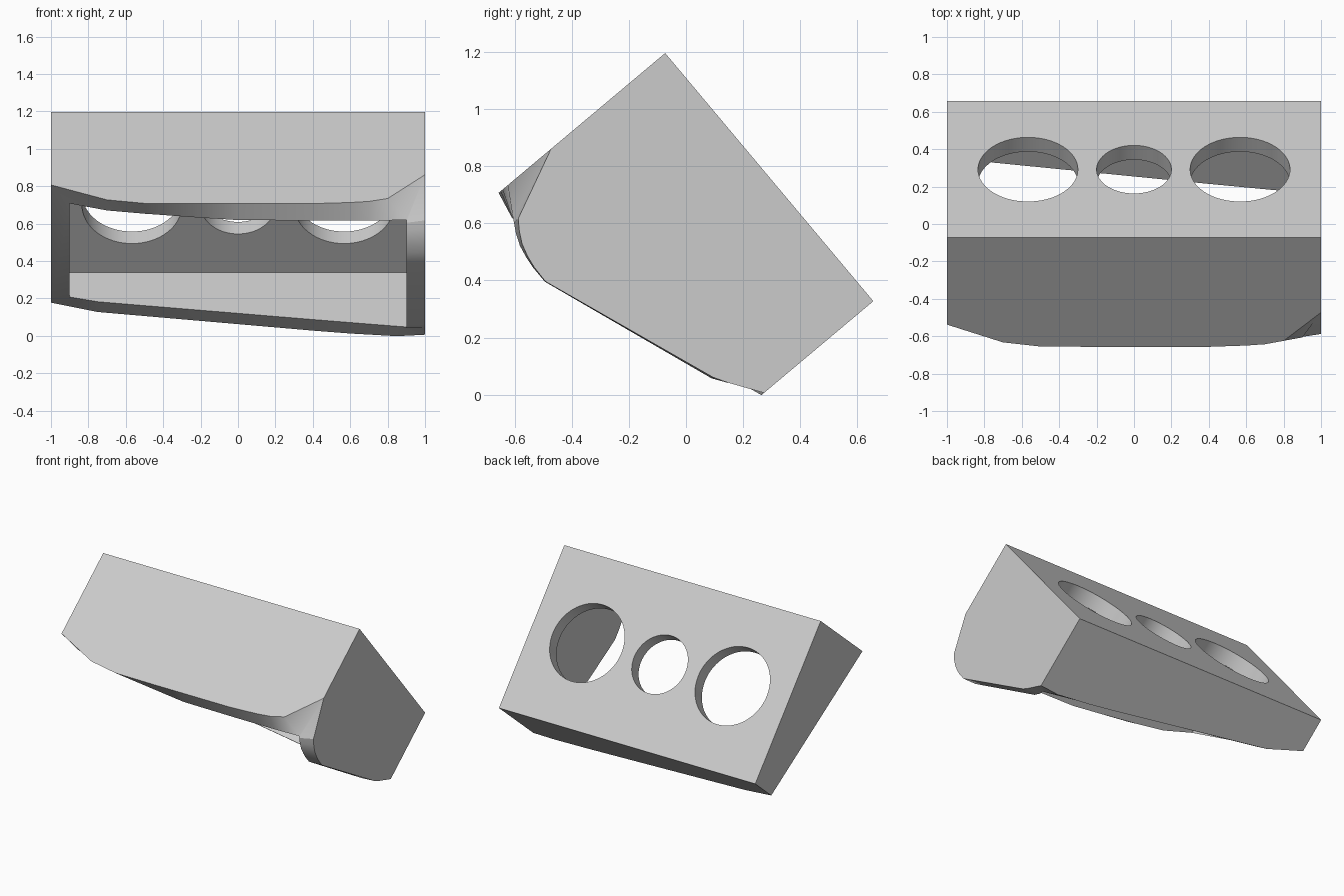
import bpy, bmesh, math
from mathutils import Vector

cube = bpy.data.objects.get("Cube")
if cube:
    bpy.data.objects.remove(cube)

TILT = math.radians(50)
HEIGHT, WALL = 1.135, 0.1      # panel height along the slope, wall thickness
S, C = math.sin(TILT), math.cos(TILT)


def place(x, u, w):
    """x across, u down the sloped panel, w depth away from the panel."""
    return Vector((x, -0.073 + C * u - S * w, 1.197 - S * u - C * w))


# Rim depth round the open side: position, outer depth, inner depth
top = [(-1, .607, .642), (-.7, .731, .70), (-.5, .76, .727), (-.2, .762, .76),
       (0, .762, .78), (.4, .762, .783), (.6, .753, .783), (.7, .744, .783),
       (.8, .72, .782)]
right = [(0, .522, .78), (.113, .767, .787), (.15, .793, .808), (.19, .814, .824),
         (.235, .827, .833), (.28, .834, .838), (.343, .836, .838),
         (.978, .602, .608), (1.026, .574, .575)]
bottom = [(1, .50, .555), (.85, .512, .549), (.6, .49, .518), (.4, .466, .493),
          (-.75, .311, .345)]
left = [(HEIGHT, .233, .306)]

rim = [(x, 0, a, b) for x, a, b in top]
rim += [(1, u, a, b) for u, a, b in right]
rim += [(x, HEIGHT, a, b) for x, a, b in bottom]
rim += [(-1, u, a, b) for u, a, b in left]


def clamp(v, low, high):
    return max(low, min(high, v))


# Open housing: four rings joined by strips, closed by the panel faces
bm = bmesh.new()
cache = {}


def vert(x, u, w):
    key = (round(x, 4), round(u, 4), round(w, 4))
    if key not in cache:
        cache[key] = bm.verts.new(place(x, u, w))
    return cache[key]


def face(verts):
    unique = list(dict.fromkeys(verts))
    if len(unique) > 2:
        bm.faces.new(unique)


rings = [[], [], [], []]
for x, u, outer, inner in rim:
    xi = clamp(x, WALL - 1, 1 - WALL)
    ui = clamp(u, WALL, HEIGHT - WALL)
    for ring, p in zip(rings, ((x, u, 0), (x, u, outer), (xi, ui, inner), (xi, ui, WALL))):
        ring.append(vert(*p))

n = len(rim)
for a, b in zip(rings, rings[1:]):
    for i in range(n):
        j = (i + 1) % n
        face((a[i], a[j], b[j], b[i]))
face(rings[0])
face(rings[3])
bmesh.ops.recalc_face_normals(bm, faces=bm.faces)
mesh = bpy.data.meshes.new("housing")
bm.to_mesh(mesh)
bm.free()
housing = bpy.data.objects.new("housing", mesh)
bpy.context.collection.objects.link(housing)

# Material
grey = bpy.data.materials.new("light grey")
grey.use_nodes = True
colour = (0.6, 0.6, 0.6, 1)
grey.diffuse_color = colour
grey.node_tree.nodes["Principled BSDF"].inputs["Base Color"].default_value = colour
mesh.materials.append(grey)

# Three round holes through the sloped panel
bpy.context.view_layer.objects.active = housing
for x, radius in ((-.567, .267), (0, .2), (.567, .267)):
    bpy.ops.mesh.primitive_cylinder_add(
        vertices=64, radius=radius, depth=0.3,
        location=place(x, HEIGHT / 2, WALL / 2), rotation=(-TILT, 0, 0))
    cutter = bpy.context.object
    cutter.name = "hole_cutter"
    cutter.hide_render = True
    cutter.data.materials.append(grey)
    bpy.context.view_layer.objects.active = housing
    mod = housing.modifiers.new("hole", "BOOLEAN")
    mod.operation, mod.solver, mod.object = "DIFFERENCE", "EXACT", cutter
    bpy.ops.object.modifier_apply(modifier=mod.name)
    bpy.data.objects.remove(cutter)

bpy.ops.object.select_all(action="DESELECT")
housing.select_set(True)
bpy.context.view_layer.objects.active = housing
bpy.ops.object.shade_smooth_by_angle(angle=math.radians(30))
